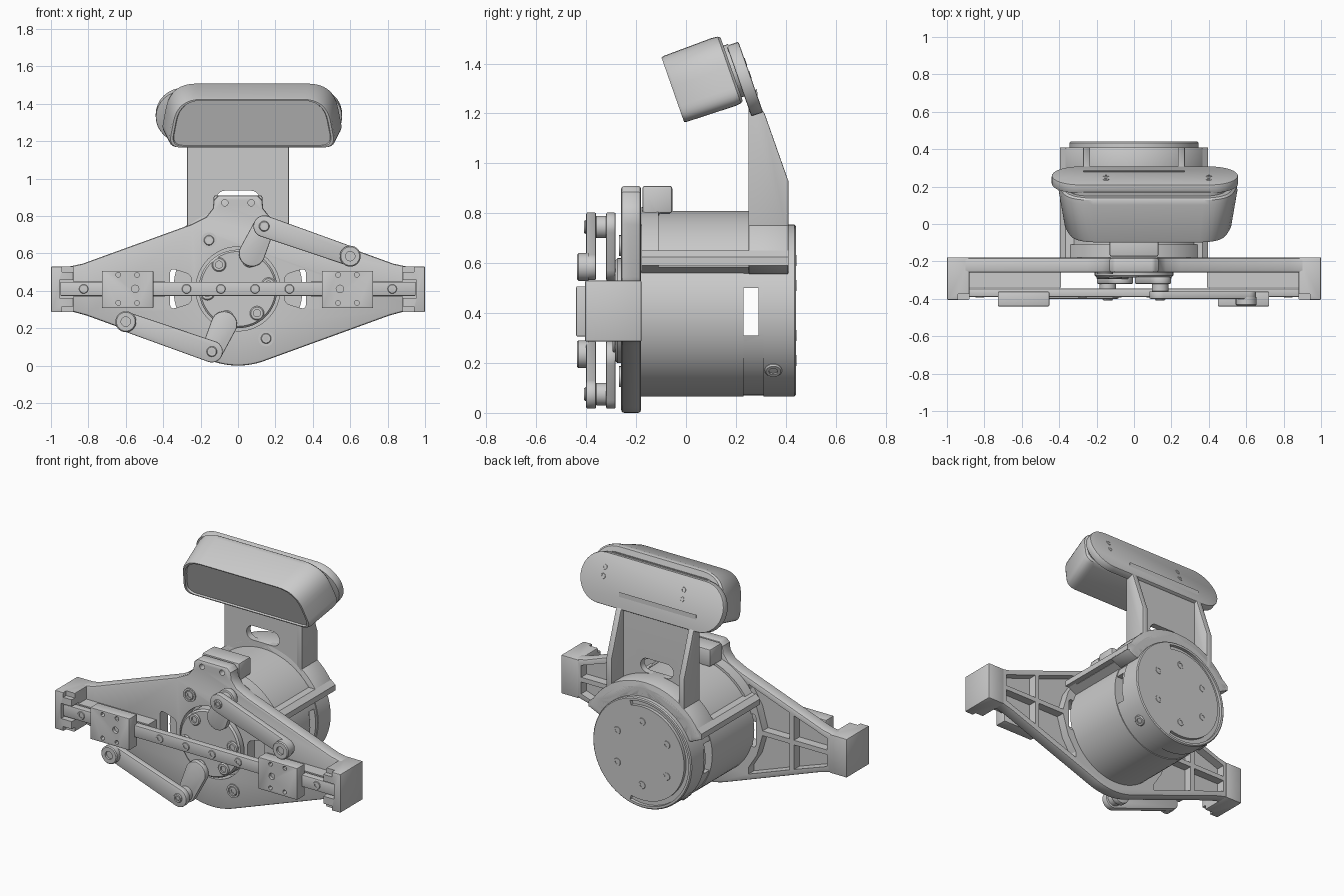
import bpy, bmesh
from math import sin, cos, pi, radians, atan2
from mathutils import Vector, Matrix

if "Cube" in bpy.data.objects:
    bpy.data.objects.remove(bpy.data.objects["Cube"])

CZ = 0.41  # height of the motor axis
cutters = []


def finish(name, bm, bevel=0.0):
    bmesh.ops.remove_doubles(bm, verts=bm.verts, dist=1e-5)
    bmesh.ops.recalc_face_normals(bm, faces=bm.faces)
    me = bpy.data.meshes.new(name)
    bm.to_mesh(me)
    bm.free()
    ob = bpy.data.objects.new(name, me)
    bpy.context.collection.objects.link(ob)
    if bevel:
        m = ob.modifiers.new("bevel", 'BEVEL')
        m.width, m.segments, m.limit_method, m.angle_limit = bevel, 2, 'ANGLE', radians(40)
    return ob


def add_prism(bm, pts, a0, a1, axis='y'):
    rings = [[bm.verts.new((u, a, v) if axis == 'y' else (a, u, v)) for u, v in pts] for a in (a0, a1)]
    bm.faces.new(rings[0])
    bm.faces.new(rings[1])
    n = len(pts)
    for i in range(n):
        j = (i + 1) % n
        bm.faces.new((rings[0][i], rings[0][j], rings[1][j], rings[1][i]))


def prism(name, pts, a0, a1, axis='y', bevel=0.0):
    bm = bmesh.new()
    add_prism(bm, pts, a0, a1, axis)
    return finish(name, bm, bevel)


def rect(x0, x1, z0, z1):
    return [(x0, z0), (x1, z0), (x1, z1), (x0, z1)]


def box(name, x0, x1, y0, y1, z0, z1, bevel=0.0):
    return prism(name, rect(x0, x1, z0, z1), y0, y1, bevel=bevel)


def arc(x, z, r, a0, a1, n=16):
    return [(x + r * cos(radians(a0 + (a1 - a0) * i / n)), z + r * sin(radians(a0 + (a1 - a0) * i / n)))
            for i in range(n + 1)]


def circle(x, z, r, n=24):
    return arc(x, z, r, 0, 360 - 360 / n, n - 1)


def sector(r0, r1, a0, a1, n=24):
    return arc(0, CZ, r1, a0, a1, n) + arc(0, CZ, r0, a1, a0, n)


def capsule(p, q, r0, r1):
    a = atan2(q[1] - p[1], q[0] - p[0]) * 180 / pi
    return arc(*p, r0, a + 90, a + 270) + arc(*q, r1, a - 90, a + 90)


def rounded(pts, radii, n=6):
    out = []
    for i, r in enumerate(radii):
        p = Vector(pts[i])
        a = p + (Vector(pts[i - 1]) - p).normalized() * r
        b = p + (Vector(pts[(i + 1) % len(pts)]) - p).normalized() * r
        for k in range(n + 1):
            t = k / n
            out.append(tuple(a * (1 - t) ** 2 + p * 2 * t * (1 - t) + b * t * t))
    return out


def lathe(name, profile, x=0, z=CZ, n=64):
    bm = bmesh.new()
    rings = [[bm.verts.new((x + r * cos(2 * pi * i / n), y, z + r * sin(2 * pi * i / n))) for i in range(n)]
             if r else [bm.verts.new((x, y, z))] for r, y in profile]
    for a, b in zip(rings, rings[1:]):
        for i in range(n):
            j = (i + 1) % n
            f = [a[i % len(a)], a[j % len(a)], b[j % len(b)], b[i % len(b)]]
            bm.faces.new(list(dict.fromkeys(f)))
    return finish(name, bm)


def screw(name, x, z, y, r=0.03, s=1):
    # socket screw whose head faces -y (s=1) or +y (s=-1)
    return lathe(name, [(0, y + s * .02), (r * .5, y + s * .02), (r * .5, y), (r * .85, y), (r, y + s * .006),
                        (r, y + s * .03), (0, y + s * .03)], x, z, 20)


def cut(ob, shapes):
    # shapes: list of (outline, start, end) along y
    bm = bmesh.new()
    for s in shapes:
        add_prism(bm, *s)
    c = finish("cutter", bm)
    c.hide_render = True
    cutters.append(c)
    m = ob.modifiers.new("cut", 'BOOLEAN')
    m.object, m.operation, m.solver = c, 'DIFFERENCE', 'EXACT'


# front plate: two tapering arms around a disc, with a tab on top
right = [(.99, .29), (.99, .528), (.9, .53), (.83, .545), (.25, .755), (.17, .795), (.135, .84), (.13, .885), (.105, .91)]
left = [(-x, z) for x, z in reversed(right)]
plate = prism("front_plate", right + left + [(-.88, .287), (-.81, .268)] + arc(0, CZ, .41, 250, 290, 20)
              + [(.81, .268), (.88, .287)], -.26, -.18, bevel=.012)
holes = [(circle(0, CZ, .225, 48), -.4, -.1)]
holes += [(circle(x, .87, .017, 16), -.4, -.1) for x in (-.07, .07)]
holes += [(rounded(sector(.26, .38, a - 17, a + 17, 1), [.03] * 4, 4), -.4, -.1) for a in (0, 180)]
for sx in (1, -1):
    for sz in (1, -1):
        for cell in ([(.41, .015), (.6, .015), (.6, .18), (.31, .285), (.31, .245), (.37, .15)],
                     [(.63, .015), (.86, .015), (.86, .09), (.63, .17)]):
            holes.append(([(sx * x, CZ + sz * z) for x, z in cell], -.235, -.1))
cut(plate, holes)
for x, z in ((-.155, .67), (.15, .145)):
    lathe("plate_screw_boss", [(.042, -.255), (.042, -.268), (.03, -.268), (.03, -.255)], x, z, 24)
    screw("plate_screw", x, z, -.265, .028)

# end blocks that hold the rail, and the bars behind it
for s in (1, -1):
    end = prism("end_block", [(s * x, z) for x, z in rect(.88, 1, .286, .53)], -.405, -.178, bevel=.006)
    cut(end, [([(s * x, z) for x, z in rect(.8, .955, .362, .458)], -.5, -.34),
              ([(s * x, z) for x, z in rect(.8, .94, .5, .6)], -.5, -.375),
              ([(s * x, z) for x, z in rect(.8, .94, .2, .315)], -.5, -.375)])
    prism("rail_support", [(s * .39, -.25), (s * .39, -.34), (s * .9, -.34), (s * .9, -.25)], 0, .08).data.transform(
        Matrix(((1, 0, 0, 0), (0, 0, 1, 0), (0, 1, 0, .37), (0, 0, 0, 1))))

# linear rail with screws, and two sliders
rail = box("rail", -.95, .95, -.39, -.345, .372, .448, .006)
for i in range(10):
    if i not in (2, 7):
        screw("rail_screw", -.825 + i * .1833, CZ, -.394, .026)
for x in (-.59, .585):
    slider = box("slider", x - .137, x + .137, -.44, -.362, .307, .507, .004)
    cut(slider, [(circle(x + dx, CZ + dz, .013, 12), -.5, -.41) for dx in (-.05, .05) for dz in (-.075, .075)]
        + [(circle(x + (.04 if x < 0 else -.04), CZ, .02, 16), -.5, -.42)])

# rotor, crank arms and links (point symmetric about the axis)
lathe("rotor", [(0, -.285), (.2, -.285), (.21, -.275), (.21, -.18), (0, -.18)])
for k in range(6):
    a = radians(8 + 60 * k)
    screw("rotor_screw", .165 * cos(a), CZ + .165 * sin(a), -.295, .038)
for s in (1, -1):
    def P(x, z):
        return (s * x, CZ + s * z)
    prism("crank_arm", capsule(P(.075, .19), P(.14, .335), .07, .058), -.32, -.282, bevel=.006)
    prism("link", capsule(P(.14, .335), P(.6, .175), .058, .052), -.4, -.36, bevel=.006)
    for p, y0, y1, r in ((P(.14, .335), -.365, -.315, .045), (P(.6, .175), -.436, -.39, .056)):
        lathe("link_bush", [(0, y0 + .015), (.025, y0 + .015), (.025, y0), (r - .006, y0), (r, y0 + .006),
                            (r, y1), (0, y1)], *p, 28)
    screw("link_pin", *P(.14, .335), -.408, .028)

# motor: body, slotted spacer ring, rear disc
lathe("motor_body", [(0, -.19), (.345, -.19), (.345, .23), (0, .23)])
spacer = lathe("spacer_ring", [(.34, .228), (.34, .312), (.3, .312), (.3, .228), (.34, .228)])
cut(spacer, [(rect(-.6, .6, .31, .5), .2, .29)])
rear = lathe("rear_disc", [(0, .31), (.345, .31), (.345, .434), (.339, .44), (0, .44)])
cut(rear, [(sector(.295, .325, 75, 285, 40), .42, .5)])
for k in range(6):
    a = radians(30 + 60 * k)
    screw("rear_screw", .2 * cos(a), CZ + .2 * sin(a), .442, .026, -1)
for s in (1, -1):
    side = screw("side_screw", 0, 0, -.352, .035)
    side.data.transform(Matrix.Translation((0, .35, CZ)) @ Matrix.Rotation(s * radians(44), 4, 'Y')
                        @ Matrix.Rotation(s * pi / 2, 4, 'Z'))

# saddle clamped over the motor
prism("saddle", sector(.34, .4, 26, 154, 40), -.178, .41)
prism("saddle_front_rib", sector(.342, .415, 26, 154, 40), -.178, -.11)
prism("saddle_rear_rib", sector(.346, .437, 24.5, 155.5, 40), .25, .41, bevel=.006)
for s in (1, -1):
    prism("saddle_flange", [(s * x, z) for x, z in ((.302, .59), (.395, .59), (.395, .625), (.365, .65), (.29, .65))],
          -.178, .41)
prism("clamp_hook", [(-.175, .78), (-.11, .78), (-.11, .8), (-.055, .8), (-.055, .91), (-.175, .91)], -.13, .13, 'x', .01)

# upright bracket: web with a slot and two tapering cheeks
web = prism("bracket_web", [(.25, .76), (.29, .76), (.29, 1.17), (.285, 1.3), (.25, 1.26)], -.27, .27, 'x')
cut(web, [(capsule((-.07, .89), (.07, .89), .045, .045), .1, .5)])
for s in (1, -1):
    prism("bracket_cheek", [(.25, .7), (.41, .7), (.41, .93), (.315, 1.2), (.27, 1.26), (.25, 1.2)],
          s * .235, s * .272, 'x', .004)

# tilted head: mounting plate and lofted housing
tilt = Matrix.Translation((.075, -.053, 1.295)) @ Matrix.Rotation(radians(19.3), 4, 'X')
mount = prism("head_mount_plate", capsule((-.365, -.055), (.332, -.055), .15, .15), .262, .312, bevel=.006)
mount.data.transform(tilt)
gasket = prism("head_gasket", capsule((-.32, -.01), (.31, -.01), .11, .11), .24, .27)
gasket.data.transform(tilt)
for x in (-.225, .325):
    for z in (-.045, .01):
        screw("mount_screw", x, z, .314, .018, -1).data.transform(tilt)
bm = bmesh.new()
rings = []
for d, sx, sz in ((.012, .94, .92), (0, .95, .93), (0, .98, .975), (.012, 1, 1), (.215, 1.075, 1.03), (.24, 1.07, 1.01), (.25, 1.04, .96)):
    base = rounded([(-.455, -.14), (.455, -.14), (.405, .14), (-.405, .14)], [.07, .07, .13, .13], 8)
    rings.append([bm.verts.new(tilt @ Vector((x * sx, d, z * sz))) for x, z in base])
for a, b in zip(rings, rings[1:]):
    for i in range(len(a)):
        j = (i + 1) % len(a)
        bm.faces.new((a[i], a[j], b[j], b[i]))
bm.faces.new(rings[0])
bm.faces.new(rings[-1])
finish("head_housing", bm)

# apply modifiers, drop cutters, shade
bpy.context.view_layer.update()
bpy.ops.object.select_all(action='SELECT')
bpy.context.view_layer.objects.active = plate
bpy.ops.object.convert(target='MESH')
for c in cutters:
    bpy.data.objects.remove(c)
bpy.ops.object.shade_smooth_by_angle(angle=radians(30))
